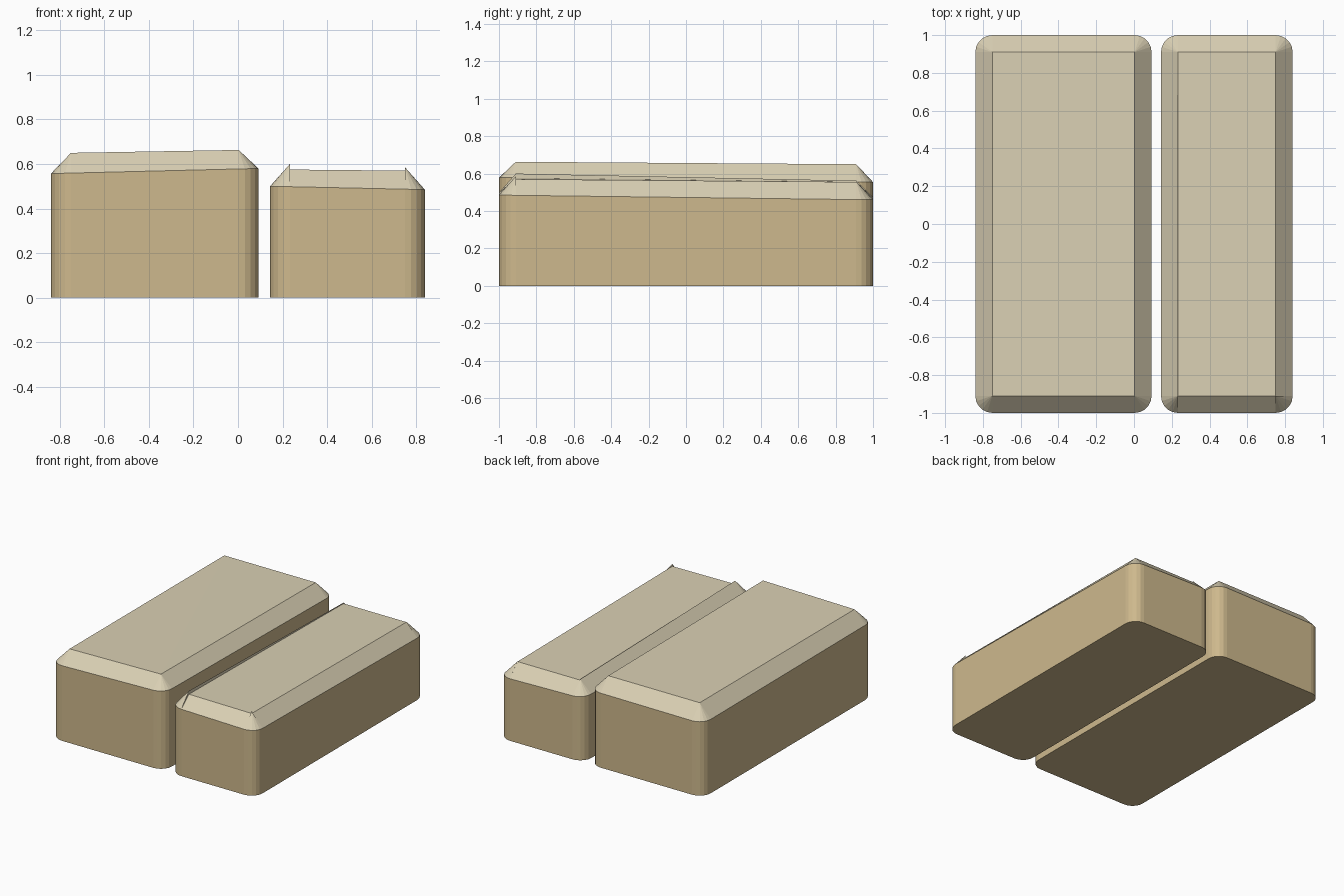
import bpy, bmesh, math

if "Cube" in bpy.data.objects:
    bpy.data.objects.remove(bpy.data.objects["Cube"])

R = 0.09      # corner radius and slope inset
SEG = 5       # segments per rounded corner


def material(name, rgb):
    m = bpy.data.materials.new(name)
    m.diffuse_color = (*rgb, 1)
    m.use_nodes = True
    m.node_tree.nodes["Principled BSDF"].inputs["Base Color"].default_value = m.diffuse_color
    return m


MATS = [material("tan_wall", (0.617, 0.485, 0.266)),
        material("pale_roof", (0.701, 0.631, 0.456))]


def block(name, x0, x1, rim, peak, top, high_side):
    """Rounded block; heights listed front-left, front-right, back-right, back-left."""
    y0, y1 = -1.0, 1.0
    bm = bmesh.new()

    def rim_z(x, y):
        u, v = (x - x0) / (x1 - x0), (y - y0) / (y1 - y0)
        return ((rim[0] * (1 - u) + rim[1] * u) * (1 - v)
                + (rim[3] * (1 - u) + rim[2] * u) * v)

    def face(verts, mat):
        bm.faces.new(verts).material_index = mat

    centres = [(x0 + R, y0 + R), (x1 - R, y0 + R), (x1 - R, y1 - R), (x0 + R, y1 - R)]
    low, high = [], []
    for k, (cx, cy) in enumerate(centres):
        for s in range(SEG + 1):
            a = math.pi * (1 + k / 2 + s / SEG / 2)
            x, y = cx + R * math.cos(a), cy + R * math.sin(a)
            low.append(bm.verts.new((x, y, 0)))
            high.append(bm.verts.new((x, y, rim_z(x, y))))
    tops = [bm.verts.new((*c, z)) for c, z in zip(centres, top)]
    peaks = [bm.verts.new((*c, z)) if abs(z - t) > 0.002 else v
             for c, z, t, v in zip(centres, peak, top, tops)]

    # base and walls
    n = len(low)
    face(low[::-1], 0)
    for i in range(n):
        j = (i + 1) % n
        face([low[i], low[j], high[j], high[i]], 0)

    # sloped borders and corner fans
    for k in range(4):
        j = (k + 1) % 4
        first = k * (SEG + 1)
        for s in range(SEG):
            face([high[first + s], high[first + s + 1], peaks[k]], 1)
        end, start = high[first + SEG], high[j * (SEG + 1)]
        inner = peaks if k == high_side else tops
        face([end, start, inner[j], inner[k]], 1)
        # slivers closing raised corner tips
        if inner is tops:
            if peaks[k] is not tops[k]:
                face([end, tops[k], peaks[k]], 1)
            if peaks[j] is not tops[j]:
                face([start, peaks[j], tops[j]], 1)
        elif peaks[k] is not tops[k] or peaks[j] is not tops[j]:
            ring = []
            for v in (peaks[k], peaks[j], tops[j], tops[k]):
                if v not in ring:
                    ring.append(v)
            face(ring, 1)

    # roof, folded on one diagonal
    face([tops[0], tops[1], tops[3]], 1)
    face([tops[1], tops[2], tops[3]], 1)

    mesh = bpy.data.meshes.new(name)
    bm.to_mesh(mesh)
    bm.free()
    for m in MATS:
        mesh.materials.append(m)
    obj = bpy.data.objects.new(name, mesh)
    bpy.context.collection.objects.link(obj)


block("wide_block", -0.84, 0.093,
      rim=(0.557, 0.58, 0.555, 0.55),
      peak=(0.65, 0.663, 0.65, 0.65),
      top=(0.65, 0.663, 0.65, 0.65), high_side=3)
block("narrow_block", 0.143, 0.84,
      rim=(0.50, 0.485, 0.46, 0.475),
      peak=(0.60, 0.585, 0.557, 0.562),
      top=(0.575, 0.57, 0.555, 0.555), high_side=3)
